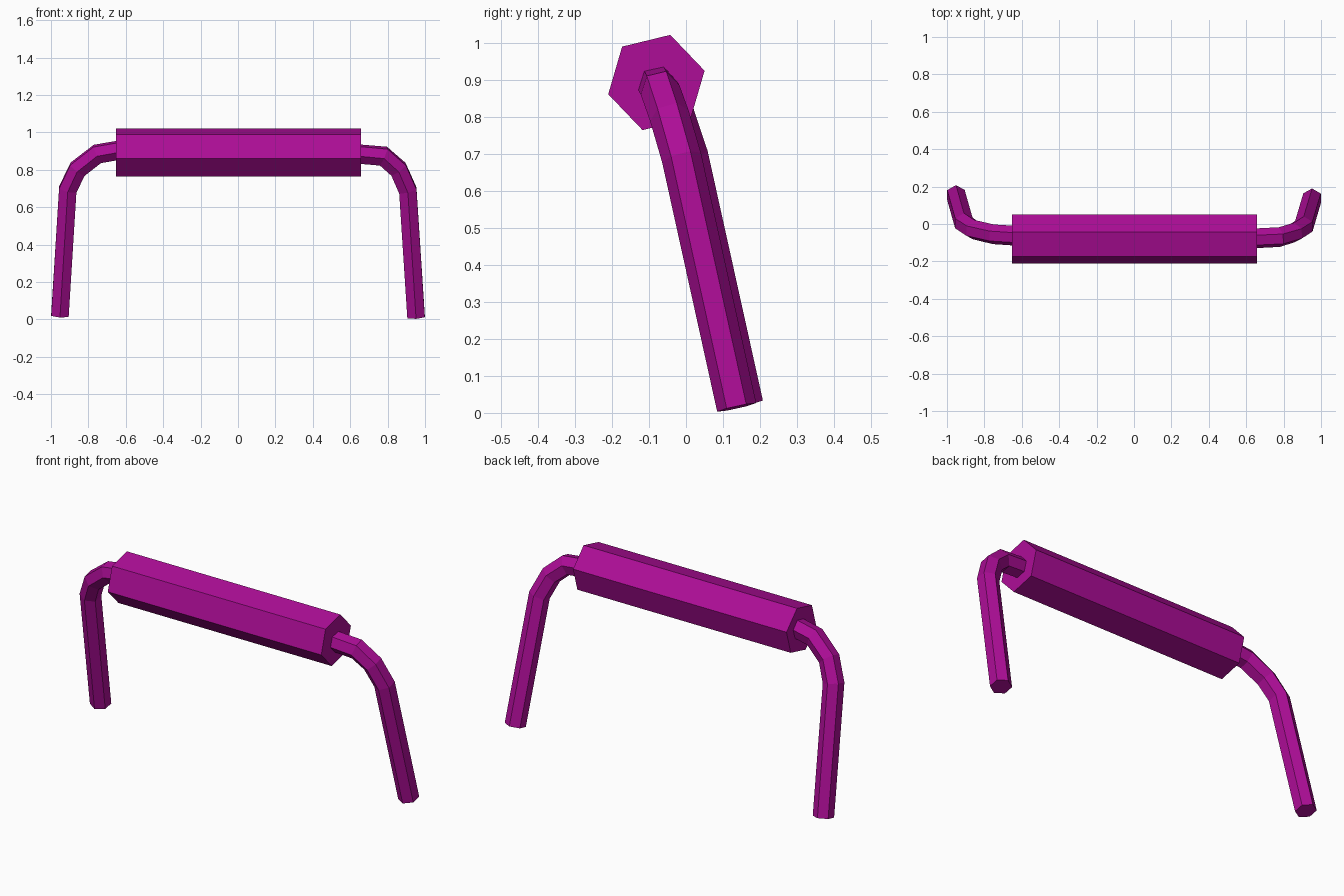
import bpy, bmesh
from math import cos, sin, radians
from mathutils import Vector

if "Cube" in bpy.data.objects:
    bpy.data.objects.remove(bpy.data.objects["Cube"])

mat = bpy.data.materials.new("magenta")
mat.diffuse_color = (0.42, 0.004, 0.31, 1)
mat.use_nodes = True
mat.node_tree.nodes["Principled BSDF"].inputs["Base Color"].default_value = mat.diffuse_color


def sweep(name, path, radius, normal, turn=0):
    """Hexagonal tube along a path, mitred at every bend; normal points to a corner."""
    pts = [Vector(p) for p in path]
    n0 = Vector(normal)
    bm = bmesh.new()
    rings = []
    for i, p in enumerate(pts):
        a = (p - pts[i - 1]).normalized() if i else (pts[1] - p).normalized()
        b = (pts[i + 1] - p).normalized() if i < len(pts) - 1 else a
        t = (a + b).normalized()
        n = (n0 - t * n0.dot(t)).normalized()
        s = t.cross(n) / t.dot(a)
        angles = [radians(60 * k + turn) for k in range(6)]
        rings.append([bm.verts.new(p + radius * (n * cos(g) + s * sin(g))) for g in angles])
    for r, q in zip(rings, rings[1:]):
        for k in range(6):
            j = (k + 1) % 6
            bm.faces.new((r[k], r[j], q[j], q[k]))
    bm.faces.new(rings[0][::-1])
    bm.faces.new(rings[-1])
    bmesh.ops.recalc_face_normals(bm, faces=bm.faces)
    mesh = bpy.data.meshes.new(name)
    bm.to_mesh(mesh)
    bm.free()
    mesh.materials.append(mat)
    ob = bpy.data.objects.new(name, mesh)
    bpy.context.collection.objects.link(ob)
    return ob


# thick hexagonal grip
sweep("grip", [(-0.652, -0.08, 0.893), (0.658, -0.08, 0.893)], 0.134, (0, 1, 0), 13.7)

# bent wire arms, slightly uneven between the two sides
tilt = (0, 0.977, 0.213)
sweep("left_arm", [(-0.952, 0.155, 0.022), (-0.910, 0.006, 0.695), (-0.858, -0.030, 0.803),
                   (-0.752, -0.055, 0.885), (-0.63, -0.063, 0.906)], 0.054, tilt)
sweep("right_arm", [(0.952, 0.137, 0.015), (0.908, -0.012, 0.690), (0.858, -0.045, 0.803),
                    (0.778, -0.070, 0.873), (0.64, -0.077, 0.885)], 0.054, tilt)
